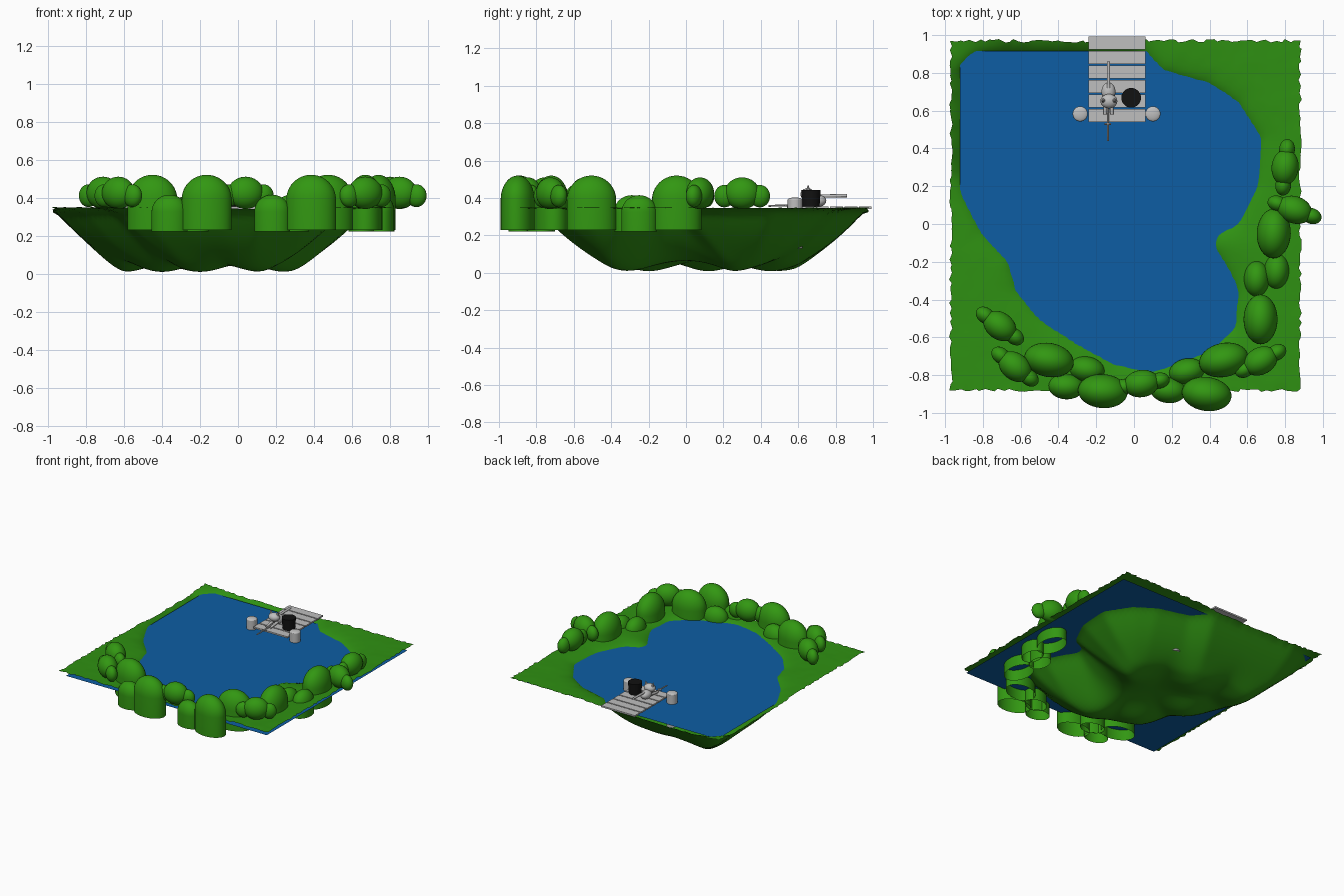
import bpy, bmesh, math, random
from mathutils import Vector, Matrix

if "Cube" in bpy.data.objects:
    bpy.data.objects.remove(bpy.data.objects["Cube"])

random.seed(4)

def mat(name, c):
    m = bpy.data.materials.new(name)
    m.diffuse_color = (*c, 1)
    m.use_nodes = True
    m.node_tree.nodes["Principled BSDF"].inputs["Base Color"].default_value = m.diffuse_color
    return m

GRASS = mat("grass green", (0.028, 0.28, 0.006))
BUSH = mat("bush green", (0.032, 0.31, 0.006))
WATER = mat("water blue", (0.004, 0.11, 0.37))
GREY = mat("light grey", (0.52, 0.52, 0.52))
BLACK = mat("black", (0.006, 0.006, 0.006))

def finish(bm, name, m, angle=40):
    me = bpy.data.meshes.new(name)
    bm.to_mesh(me)
    bm.free()
    me.materials.append(m)
    ob = bpy.data.objects.new(name, me)
    bpy.context.collection.objects.link(ob)
    bpy.ops.object.select_all(action='DESELECT')
    ob.select_set(True)
    bpy.context.view_layer.objects.active = ob
    bpy.ops.object.shade_smooth_by_angle(angle=math.radians(angle))
    return ob

def box(name, x0, x1, y0, y1, z0, z1, m):
    bm = bmesh.new()
    bmesh.ops.create_cube(bm, size=1)
    for v in bm.verts:
        v.co = Vector((x0 + (v.co.x + .5) * (x1 - x0), y0 + (v.co.y + .5) * (y1 - y0),
                       z0 + (v.co.z + .5) * (z1 - z0)))
    return finish(bm, name, m)

def ball(name, c, r, ang=0, m=BUSH):
    bm = bmesh.new()
    bmesh.ops.create_uvsphere(bm, u_segments=28, v_segments=18, radius=1)
    bm.transform(Matrix.Translation(c) @ Matrix.Rotation(math.radians(ang), 4, 'Z')
                 @ Matrix.Diagonal((*r, 1)))
    return finish(bm, name, m, 60)

def rod(name, a, b, r1, r2, m, seg=20):
    a, b = Vector(a), Vector(b)
    bm = bmesh.new()
    bmesh.ops.create_cone(bm, cap_ends=True, segments=seg, radius1=r1, radius2=r2, depth=(b - a).length)
    bm.transform(Matrix.Translation((a + b) / 2) @ (b - a).to_track_quat('Z', 'Y').to_matrix().to_4x4())
    return finish(bm, name, m)

def dome_bush(name, x, y, rx, ry, ang, z0, z1, h):
    # open-bottomed straight wall with an elliptical dome
    bm = bmesh.new()
    n, prof = 32, [(1, z0)] + [(math.cos(t * math.pi / 20), z1 - h + h * math.sin(t * math.pi / 20))
                               for t in range(10)]
    rings = [[bm.verts.new((r * rx * math.cos(2 * math.pi * i / n), r * ry * math.sin(2 * math.pi * i / n), z))
              for i in range(n)] for r, z in prof]
    for a, b in zip(rings, rings[1:]):
        for i in range(n):
            bm.faces.new((a[i], a[(i + 1) % n], b[(i + 1) % n], b[i]))
    top = bm.verts.new((0, 0, z1))
    for i in range(n):
        bm.faces.new((rings[-1][i], rings[-1][(i + 1) % n], top))
    bm.transform(Matrix.Translation((x, y, 0)) @ Matrix.Rotation(math.radians(ang), 4, 'Z'))
    return finish(bm, name, BUSH, 60)

# Terrain: height follows distance to the shoreline
SHORE = [(-.955, .80), (-.86, .90), (-.72, .945), (.03, .94), (.15, .81), (.40, .74), (.55, .64), (.67, .45),
         (.65, .20), (.55, 0), (.44, -.05), (.42, -.12), (.50, -.25), (.55, -.35), (.53, -.55), (.40, -.67),
         (.10, -.78), (-.10, -.74), (-.30, -.63), (-.50, -.50), (-.62, -.35), (-.66, -.20), (-.80, -.05),
         (-.88, .10), (-.95, .27)]
DIPS = [(-.6, .5), (-.2, .45), (.25, .25), (-.4, .12), (-.2, -.2), (.12, -.3)]

def shore_distance(x, y):
    inside, best = False, 9
    for (ax, ay), (bx, by) in zip(SHORE, SHORE[1:] + SHORE[:1]):
        dx, dy = bx - ax, by - ay
        t = max(0, min(1, ((x - ax) * dx + (y - ay) * dy) / (dx * dx + dy * dy)))
        best = min(best, math.hypot(x - ax - t * dx, y - ay - t * dy))
        if (ay > y) != (by > y) and x < ax + (y - ay) / dy * dx:
            inside = not inside
    return best if inside else -best

def ground(x, y):
    d = shore_distance(x, y)
    if d < 0:
        return .318 + .03 * (1 - math.exp(d / .07)) + random.uniform(-.002, .002)
    t = min(d / .36, 1)
    dip = max(math.exp(-((x - a) ** 2 + (y - b) ** 2) / .03) for a, b in DIPS)
    return max(.005, .318 - .25 * (1 - (1 - t) ** 1.6) - .06 * t * dip)

bm = bmesh.new()
N = 72
bmesh.ops.create_grid(bm, x_segments=N, y_segments=N, size=.925)
for v in bm.verts:
    x, y = v.co.x - .045, v.co.y + .045
    v.co = Vector((x, y, ground(x, y)))
    if v.is_boundary:
        v.co.x += random.uniform(-.009, .009)
        v.co.y += random.uniform(-.009, .009)
for _ in range(2):
    bmesh.ops.smooth_vert(bm, verts=[v for v in bm.verts if not v.is_boundary], factor=.4,
                          use_axis_x=True, use_axis_y=True, use_axis_z=True)
finish(bm, "pond_ground", GRASS, 60)

# Water sheet
bm = bmesh.new()
bmesh.ops.create_grid(bm, x_segments=1, y_segments=1, size=.893)
bm.transform(Matrix.Translation((-.027, .022, .317)))
finish(bm, "water", WATER)

# Tall bushes, each with a lower neighbour: x, y, angle, neighbour x, y
for i, (x, y, a, lx, ly) in enumerate([(-.45, -.72, -10, -.25, -.77), (-.165, -.885, -4, -.36, -.86),
                                       (.385, -.90, -8, .18, -.88), (.475, -.72, 12, .28, -.78),
                                       (.67, -.505, 90, .65, -.29), (.74, -.05, 88, .755, -.25)]):
    dome_bush(f"tall_bush_{i}", x, y, .132, .09, a, .23, .52, .13)
    dome_bush(f"low_bush_{i}", lx, ly, .095, .068, a, .222, .415, .09)

# Puffy bushes: a main ball with a smaller one at each end
for i, (x, y, a) in enumerate([(-.71, -.54, -36), (-.63, -.755, -38), (.04, -.845, 10),
                               (.67, -.725, 28), (.80, .30, 84), (.85, .075, -20)]):
    c, s = math.cos(math.radians(a)), math.sin(math.radians(a))
    ball(f"puff_bush_{i}", (x, y, .425), (.095, .072, .085), a)
    ball(f"puff_end_a_{i}", (x + .095 * c, y + .095 * s, .41), (.055, .042, .06), a)
    ball(f"puff_end_b_{i}", (x - .095 * c, y - .095 * s, .41), (.055, .042, .06), a)

# Dock planks, bearers and posts
for i in range(6):
    y = .54 + i * .077
    box(f"plank_{i}", -.24, .06, y, y + .068, .342, .354, GREY)
for x in (-.285, .10):
    rod("dock_post", (x, .583, .13), (x, .583, .39), .04, .04, GREY, 24)
    ball("post_cap", (x, .583, .39), (.04, .04, .013), 0, GREY)

# Bucket
rod("bucket", (-.015, .668, .354), (-.015, .668, .442), .046, .052, BLACK, 28)

# Small animal with tail on the dock, and a thin rod in front
ball("animal_body", (-.135, .70, .385), (.037, .05, .034), 0, GREY)
ball("animal_head", (-.133, .65, .42), (.045, .038, .032), 0, GREY)
for s in (-1, 1):
    rod("ear", (-.133 + s * .027, .653, .435), (-.133 + s * .034, .653, .468), .014, .002, GREY, 8)
    rod("front_leg", (-.135 + s * .018, .665, .375), (-.135 + s * .018, .58, .364), .011, .009, GREY, 10)
rod("tail", (-.135, .72, .41), (-.135, .86, .413), .009, .009, GREY, 10)
rod("thin_rod", (-.138, .64, .362), (-.138, .44, .358), .006, .005, GREY, 8)
rod("rod_grip", (-.155, .53, .36), (-.121, .53, .36), .005, .005, GREY, 8)
